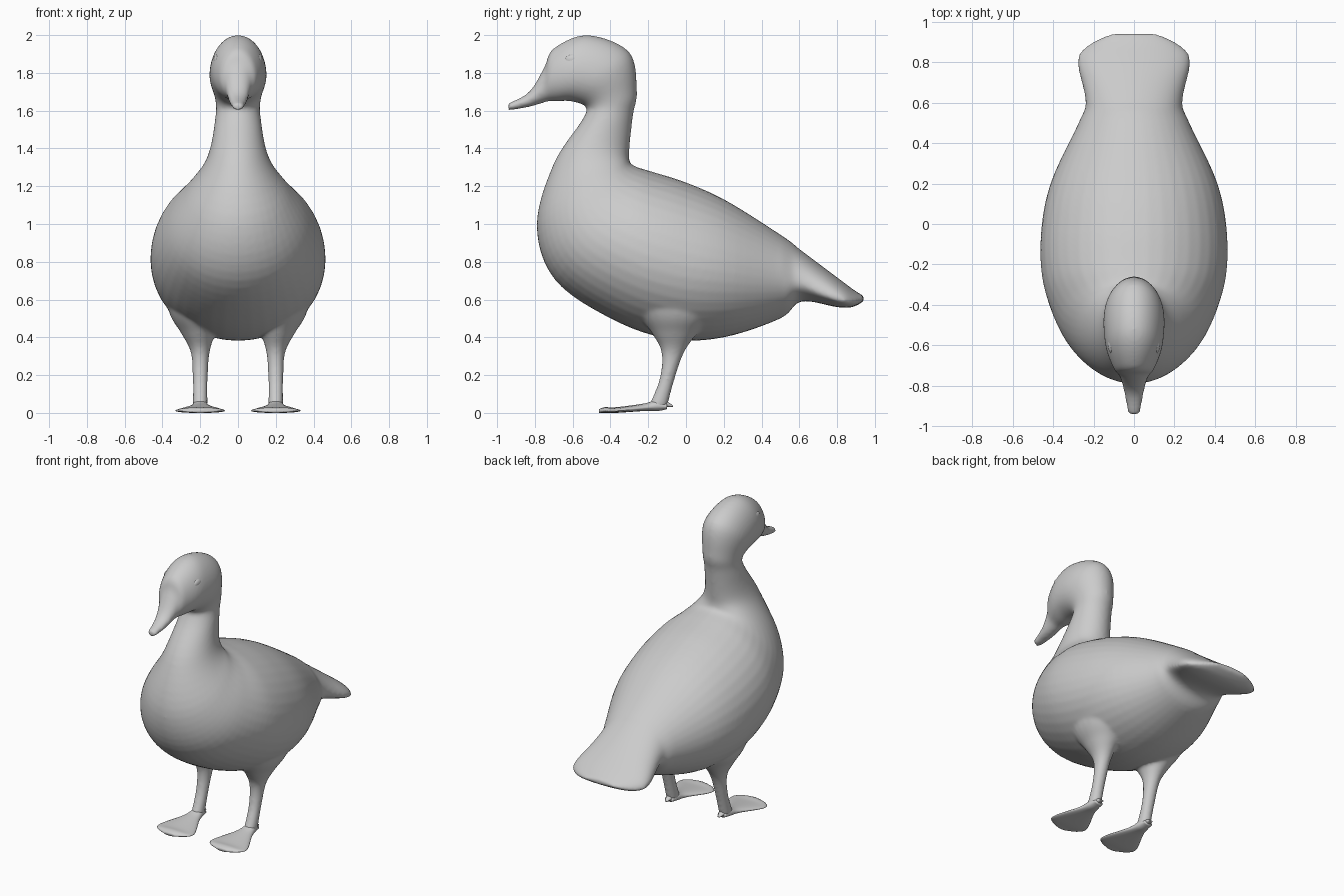
import bpy, bmesh, math

cube = bpy.data.objects.get("Cube")
if cube:
    bpy.data.objects.remove(cube)

GREY = (0.6, 0.6, 0.6, 1)
grey = bpy.data.materials.new("plain grey")
grey.use_nodes = True
grey.diffuse_color = GREY
grey.node_tree.nodes["Principled BSDF"].inputs["Base Color"].default_value = GREY


def refine(rows, steps=6):
    """Catmull-Rom interpolation between section rows."""
    out = []
    for i in range(len(rows) - 1):
        a, b, c, d = (rows[max(i - 1, 0)], rows[i], rows[i + 1],
                      rows[min(i + 2, len(rows) - 1)])
        for k in range(steps):
            t = k / steps
            out.append([0.5 * (2 * q + (r - p) * t + (2 * p - 5 * q + 4 * r - s) * t * t
                               + (3 * q - p - 3 * r + s) * t ** 3)
                        for p, q, r, s in zip(a, b, c, d)])
    return out + [rows[-1]]


def loft(bm, rings):
    """Skin closed rings of points and cap both ends."""
    loops = [[bm.verts.new(p) for p in ring] for ring in rings]
    n = len(loops[0])
    for a, b in zip(loops, loops[1:]):
        for i in range(n):
            bm.faces.new((a[i], a[(i + 1) % n], b[(i + 1) % n], b[i]))
    bm.faces.new(loops[0][::-1])
    bm.faces.new(loops[-1])


def section(y0, z0, y1, z1, w, h, x=0, seg=40):
    """Oval from lower/front point to upper/back point, widest at fraction h."""
    pts = []
    for i in range(seg):
        a = math.tau * i / seg
        s = math.sin(a)
        f = h + (1 - h if s > 0 else h) * s
        pts.append((x + w * math.cos(a), y0 + (y1 - y0) * f, z0 + (z1 - z0) * f))
    return pts


def finish(name, bm):
    bmesh.ops.recalc_face_normals(bm, faces=bm.faces)
    me = bpy.data.meshes.new(name)
    bm.to_mesh(me)
    bm.free()
    me.materials.append(grey)
    me.shade_smooth()
    ob = bpy.data.objects.new(name, me)
    bpy.context.collection.objects.link(ob)
    return ob


# Tail, body, neck, head and bill: lower y, z, upper y, z, half width
trunk = [
    (0.94, 0.59, 0.94, 0.62, 0.12),
    (0.88, 0.56, 0.89, 0.65, 0.23),
    (0.80, 0.56, 0.81, 0.71, 0.28),
    (0.61, 0.59, 0.61, 0.86, 0.24),
    (0.50, 0.50, 0.52, 0.93, 0.27),
    (0.20, 0.40, 0.22, 1.12, 0.41),
    (-0.08, 0.39, 0.00, 1.22, 0.46),
    (-0.38, 0.49, -0.19, 1.28, 0.45),
    (-0.69, 0.70, -0.28, 1.31, 0.37),
    (-0.79, 0.99, -0.30, 1.34, 0.27),
    (-0.70, 1.32, -0.30, 1.40, 0.16),
    (-0.55, 1.55, -0.28, 1.58, 0.12),
    (-0.53, 1.62, -0.26, 1.70, 0.12),
    (-0.61, 1.65, -0.30, 1.91, 0.15),
    (-0.68, 1.65, -0.52, 2.00, 0.14),
    (-0.73, 1.65, -0.70, 1.93, 0.10),
    (-0.76, 1.64, -0.75, 1.83, 0.07),
    (-0.83, 1.62, -0.83, 1.70, 0.05),
    (-0.94, 1.60, -0.94, 1.64, 0.03),
]
# Thigh and shank: x, y, z, radius x, radius y
leg = [
    (0.23, -0.05, 0.70, 0.18, 0.30),
    (0.22, -0.05, 0.52, 0.14, 0.20),
    (0.21, -0.06, 0.42, 0.09, 0.12),
    (0.20, -0.07, 0.32, 0.05, 0.06),
    (0.20, -0.10, 0.18, 0.04, 0.04),
    (0.20, -0.15, 0.03, 0.04, 0.05),
]
bm = bmesh.new()
# The tail is widest near its lower edge
loft(bm, [section(*r, 0.48 - 0.2 * min(max((r[0] - 0.5) / 0.2, 0), 1))
          for r in refine(trunk)])
for side in (-1, 1):
    loft(bm, [[(side * x + rx * math.cos(math.tau * i / 24),
                y + ry * math.sin(math.tau * i / 24), z) for i in range(24)]
              for x, y, z, rx, ry in refine(leg)])
body = finish("body", bm)

# Merge the overlapping shapes into one soft skin
remesh = body.modifiers.new("merge", 'REMESH')
remesh.mode = 'VOXEL'
remesh.voxel_size = 0.01
remesh.use_smooth_shade = True
soften = body.modifiers.new("soften", 'SMOOTH')
soften.factor = 0.5
soften.iterations = 12

# Webbed feet and heel spurs: y, bottom z, top z, half width
web = [(-0.10, 0.02, 0.05, 0.03), (-0.15, 0.01, 0.07, 0.04),
       (-0.22, 0.01, 0.05, 0.06), (-0.37, 0.0, 0.03, 0.13),
       (-0.43, 0.0, 0.03, 0.11), (-0.46, 0.0, 0.02, 0.04)]
spur = [(-0.14, 0.02, 0.07, 0.03), (-0.10, 0.03, 0.06, 0.02),
        (-0.07, 0.03, 0.04, 0.01)]
for side, label in ((-1, "right"), (1, "left")):
    bm = bmesh.new()
    for rows in (web, spur):
        loft(bm, [section(y, z0, y, z1, w, 0.4, 0.2 * side, 20)
                  for y, z0, z1, w in refine(rows)])
    finish(label + "_foot", bm)

    # Closed eyelid swelling
    bm = bmesh.new()
    bmesh.ops.create_uvsphere(bm, u_segments=20, v_segments=12, radius=1)
    for v in bm.verts:
        v.co = (side * 0.11 + v.co.x * 0.02, -0.59 + v.co.y * 0.05,
                1.87 + v.co.z * 0.03)
    finish(label + "_eye", bm)
